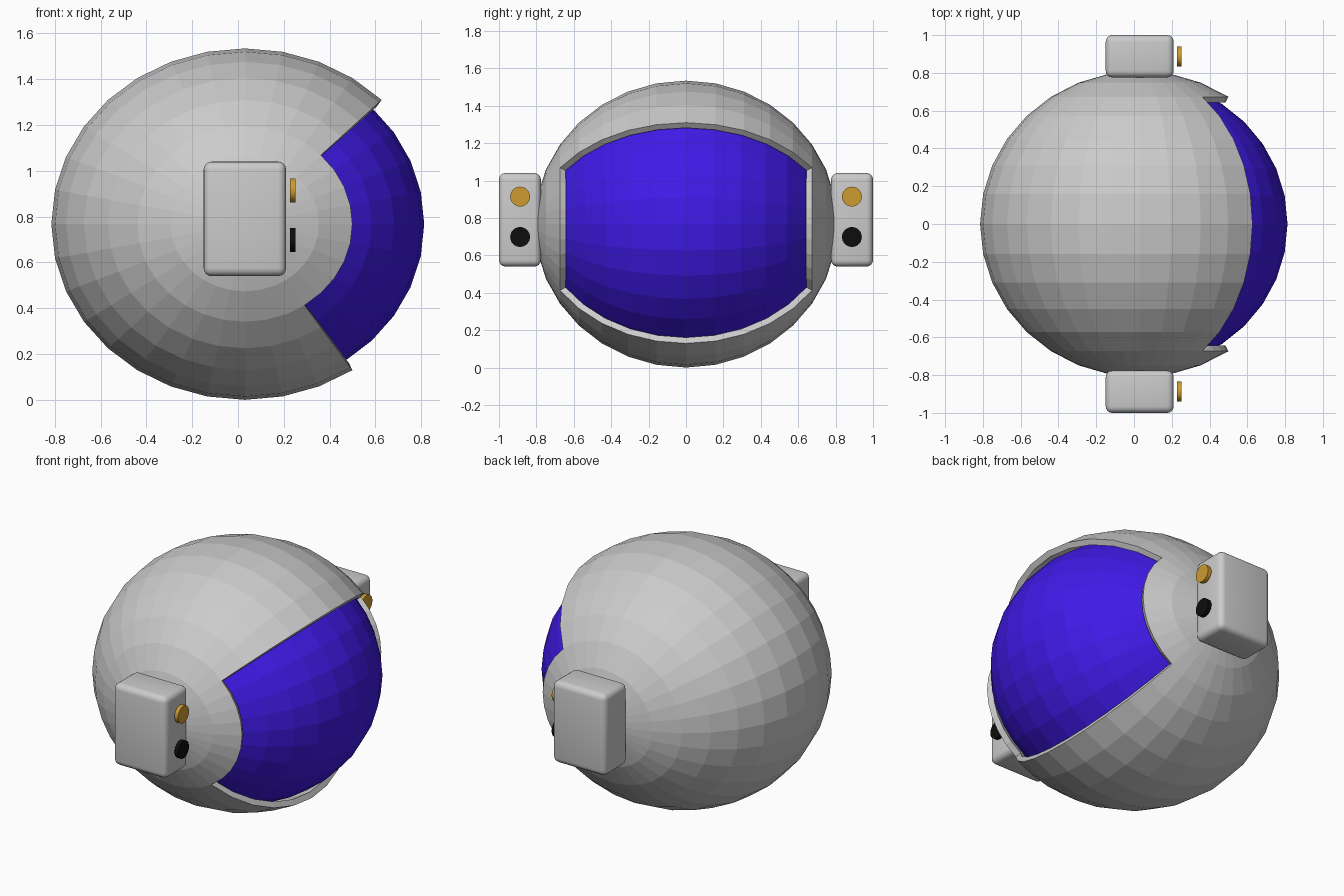
import bpy, bmesh
from math import radians, degrees, atan2, cos
from mathutils import Matrix, Vector

if "Cube" in bpy.data.objects:
    bpy.data.objects.remove(bpy.data.objects["Cube"])

CENTER = Vector((0.03, 0, 0.767))


def material(name, color):
    m = bpy.data.materials.new(name)
    m.diffuse_color = color
    m.use_nodes = True
    m.node_tree.nodes["Principled BSDF"].inputs["Base Color"].default_value = m.diffuse_color
    return m


blue = material("visor_blue", (0.05, 0.01, 0.8, 1))
gold = material("gold", (0.6, 0.33, 0.03, 1))
black = material("black", (0.004, 0.004, 0.004, 1))


def finish(name, bm, mat=None):
    me = bpy.data.meshes.new(name)
    bm.to_mesh(me)
    bm.free()
    ob = bpy.data.objects.new(name, me)
    bpy.context.collection.objects.link(ob)
    if mat:
        me.materials.append(mat)
    return ob


def in_window(face, rings, pad):
    """Is a unit-sphere face inside the visor opening, widened by pad degrees?"""
    c = face.calc_center_median()
    a = degrees(atan2(c.z, c.x))
    return -56.25 - pad < a < 45 + pad and abs(c.y) < cos(radians(11.25 * rings))


def sphere_part(name, radii, remove, mat=None):
    """Faceted sphere with poles on y, some faces removed, then scaled."""
    bm = bmesh.new()
    bmesh.ops.create_uvsphere(bm, u_segments=32, v_segments=16, radius=1,
                              matrix=Matrix.Rotation(radians(90), 4, 'X'))
    bmesh.ops.delete(bm, geom=[f for f in bm.faces if remove(f)], context='FACES')
    bmesh.ops.scale(bm, vec=radii, verts=bm.verts)
    bmesh.ops.translate(bm, vec=CENTER, verts=bm.verts)
    return finish(name, bm, mat)


# Helmet shell with a thick-edged window
shell = sphere_part("helmet_shell", (0.845, 0.81, 0.767), lambda f: in_window(f, 3, 0))
solid = shell.modifiers.new("thickness", 'SOLIDIFY')
solid.thickness = 0.035
solid.offset = -1

# Visor, tucked one face row behind the shell edge
sphere_part("visor", (0.783, 0.765, 0.72), lambda f: not in_window(f, 2, 11.25), blue)


def ear_box(name, y):
    bm = bmesh.new()
    bmesh.ops.create_cube(bm, size=1)
    bmesh.ops.scale(bm, vec=(0.36, 0.224, 0.5), verts=bm.verts)
    bmesh.ops.bevel(bm, geom=bm.edges[:], offset=0.035, segments=4,
                    profile=0.5, affect='EDGES')
    bmesh.ops.translate(bm, vec=(0.03, y, 0.79), verts=bm.verts)
    ob = finish(name, bm)
    bpy.context.view_layer.objects.active = ob
    ob.select_set(True)
    bpy.ops.object.shade_smooth_by_angle(angle=radians(30))
    ob.select_set(False)


def disc(name, y, z, mat):
    bm = bmesh.new()
    bmesh.ops.create_cone(bm, cap_ends=True, segments=32, radius1=0.053,
                          radius2=0.053, depth=0.024,
                          matrix=Matrix.Translation((0.24, y, z))
                          @ Matrix.Rotation(radians(90), 4, 'Y'))
    finish(name, bm, mat)


# Side boxes, each with a lamp and a camera lens on the forward face
for side, s in (("near", -1), ("far", 1)):
    ear_box(f"side_box_{side}", s * 0.888)
    disc(f"lamp_{side}", s * 0.887, 0.914, gold)
    disc(f"lens_{side}", s * 0.887, 0.698, black)
